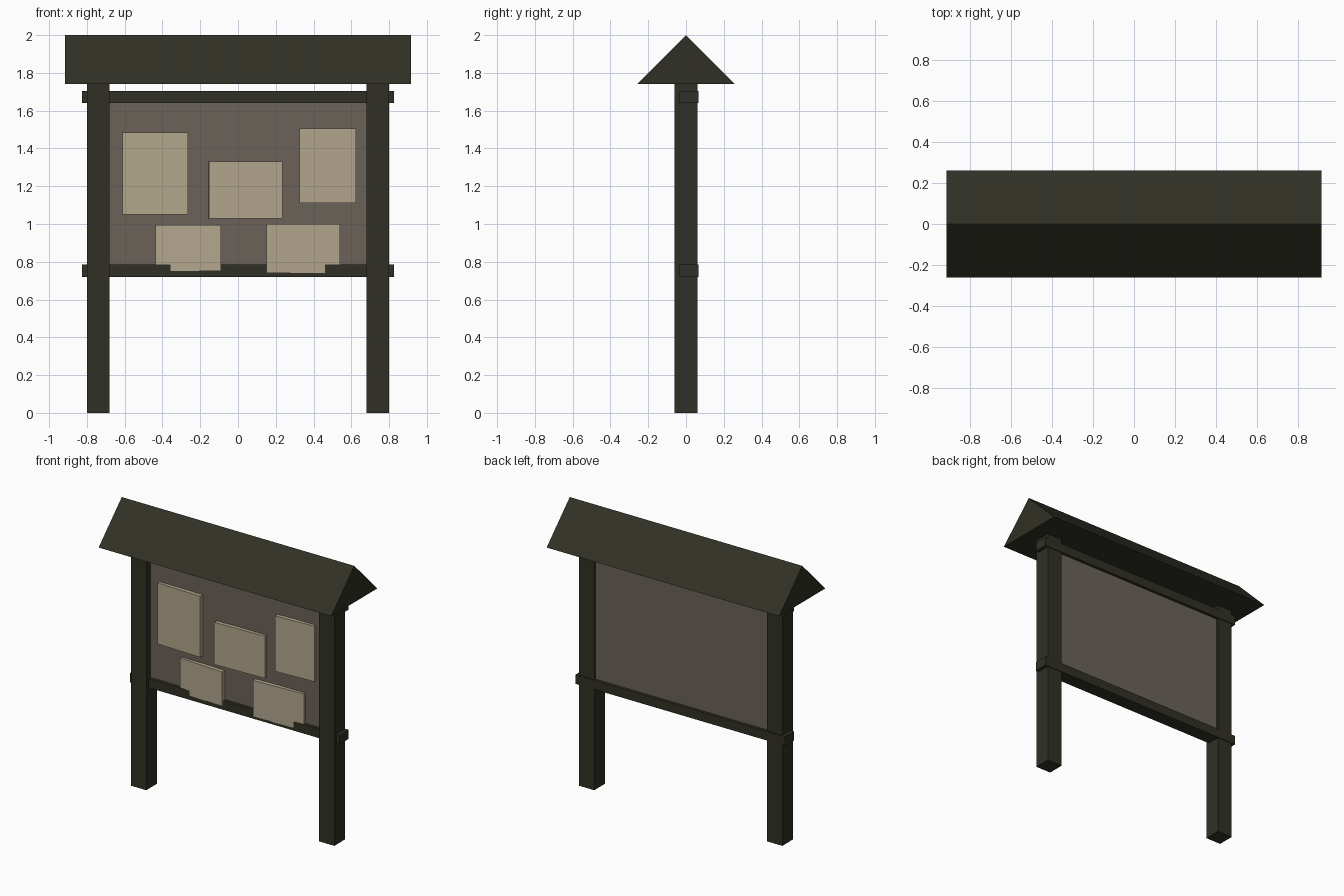
import bpy
import math

if "Cube" in bpy.data.objects:
    bpy.data.objects.remove(bpy.data.objects["Cube"], do_unlink=True)


def material(name, rgb):
    mat = bpy.data.materials.new(name)
    mat.use_nodes = True
    mat.diffuse_color = (*rgb, 1)
    mat.node_tree.nodes["Principled BSDF"].inputs["Base Color"].default_value = (*rgb, 1)
    return mat


dark_wood = material("dark_wood", (0.030, 0.030, 0.019))
board_brown = material("board_brown", (0.147, 0.122, 0.102))
paper_cream = material("paper_cream", (0.445, 0.381, 0.262))


def box(name, x, y, z, mat, yaw=0):
    """Box spanning the given (low, high) ranges, turned about its own centre."""
    spans = (x, y, z)
    bpy.ops.mesh.primitive_cube_add(size=1, location=[(a + b) / 2 for a, b in spans])
    obj = bpy.context.object
    obj.name = name
    obj.scale = [b - a for a, b in spans]
    obj.rotation_euler.z = math.radians(yaw)
    obj.data.materials.append(mat)
    return obj


# Posts
for side, sign in (("left", 1), ("right", -1)):
    box(side + "_post", sorted((sign * 0.68, sign * 0.8)), (-0.06, 0.06), (0, 1.78), dark_wood)

# Rails running through the posts
for name, low in (("lower_rail", 0.72), ("upper_rail", 1.64)):
    box(name, (-0.825, 0.825), (-0.035, 0.065), (low, low + 0.065), dark_wood)

# Backing board
box("notice_board", (-0.69, 0.69), (-0.013, 0.045), (0.75, 1.67), board_brown)

# Gabled roof: a triangular profile extruded along x
half, depth, eave, ridge = 0.915, 0.26, 1.74, 2.0
verts = [(x, y, z) for x in (-half, half)
         for y, z in ((-depth, eave), (depth, eave), (0, ridge))]
faces = [(0, 2, 1), (3, 4, 5), (0, 1, 4, 3), (1, 2, 5, 4), (2, 0, 3, 5)]
mesh = bpy.data.meshes.new("roof")
mesh.from_pydata(verts, [], faces)
mesh.materials.append(dark_wood)
roof = bpy.data.objects.new("roof", mesh)
bpy.context.collection.objects.link(roof)

# Pinned notices, each slightly askew
notices = (
    ("upper_right_notice", (-0.61, -0.265), (1.05, 1.485), -2),
    ("middle_notice", (-0.155, 0.235), (1.03, 1.33), 2),
    ("upper_left_notice", (0.325, 0.625), (1.11, 1.505), 3),
    ("lower_right_notice", (-0.435, -0.09), (0.75, 0.995), -3),
    ("lower_left_notice", (0.15, 0.54), (0.74, 1.0), 2.5),
)
for name, x, z, yaw in notices:
    box(name, x, (-0.040, -0.012), z, paper_cream, yaw)
